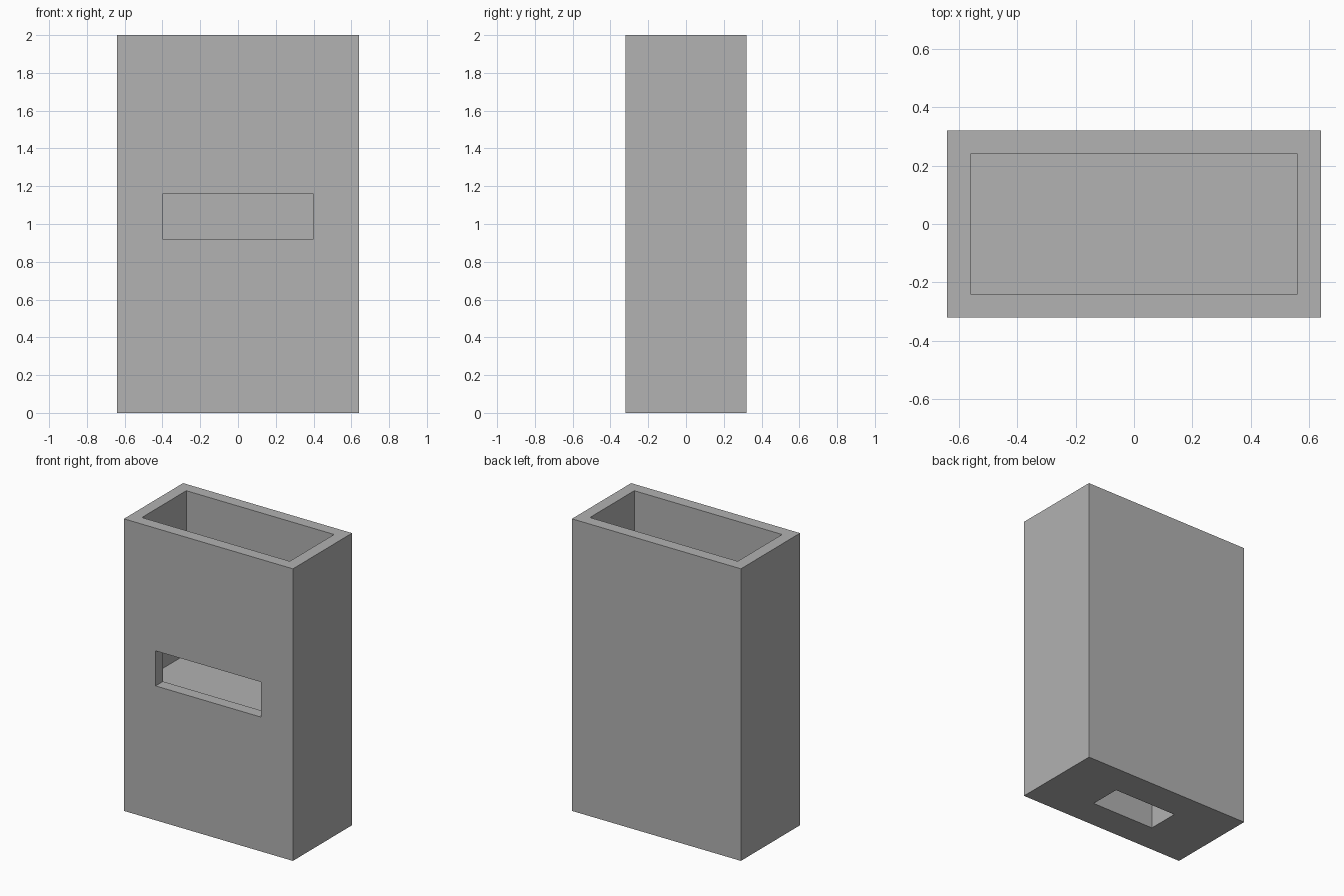
import bpy

cube = bpy.data.objects.get("Cube")
if cube:
    bpy.data.objects.remove(cube, do_unlink=True)

WIDTH, DEPTH, HEIGHT = 1.28, 0.64, 2.0
WALL = 0.08
FLOOR = 0.88          # inner floor of the upper compartment
OVERLAP = 0.1         # how far cutters reach past the surface

# Single plain grey
grey = bpy.data.materials.new("plain grey")
grey.use_nodes = True
colour = (0.445, 0.445, 0.445, 1)
grey.diffuse_color = colour
grey.node_tree.nodes["Principled BSDF"].inputs["Base Color"].default_value = colour


def box(name, low, high):
    """Box between two opposite corners."""
    middle = [(a + b) / 2 for a, b in zip(low, high)]
    bpy.ops.mesh.primitive_cube_add(size=1, location=middle)
    obj = bpy.context.object
    obj.name = name
    obj.scale = [b - a for a, b in zip(low, high)]
    bpy.ops.object.transform_apply(location=True, rotation=False, scale=True)
    obj.data.materials.append(grey)
    return obj


def cut(target, name, low, high):
    """Subtract a box from the target, then drop the cutter."""
    cutter = box(name, low, high)
    cutter.hide_render = True
    mod = target.modifiers.new(name, 'BOOLEAN')
    mod.operation = 'DIFFERENCE'
    mod.solver = 'EXACT'
    mod.object = cutter
    bpy.context.view_layer.objects.active = target
    bpy.ops.object.modifier_apply(modifier=mod.name)
    bpy.data.objects.remove(cutter, do_unlink=True)


# Outer case
x, y = WIDTH / 2, DEPTH / 2
case = box("case", (-x, -y, 0), (x, y, HEIGHT))

# Open upper compartment
cut(case, "compartment", (WALL - x, WALL - y, FLOOR),
    (x - WALL, y - WALL, HEIGHT + OVERLAP))

# Front slot, its sill just above the compartment floor
cut(case, "front_slot", (-0.4, -y - OVERLAP, 0.92), (0.4, 0, 1.16))

# Blind socket in the underside
cut(case, "base_socket", (-0.24, -0.11, -OVERLAP), (0.24, 0.11, FLOOR - WALL))
